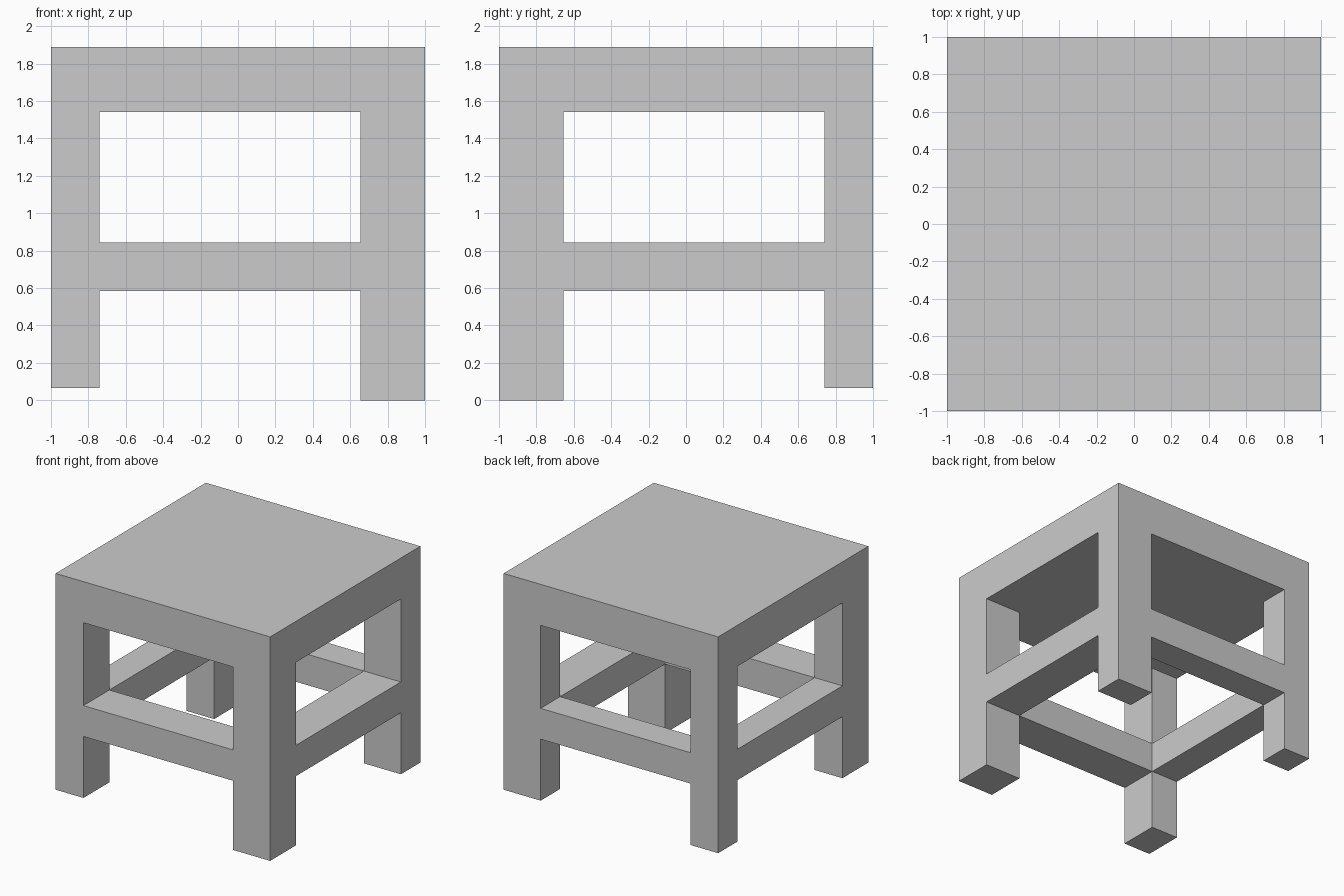
import bpy

if "Cube" in bpy.data.objects:
    bpy.data.objects.remove(bpy.data.objects["Cube"])

# Outer half-width, inner faces of the legs, and heights
OUT = 1.0
LEFT, RIGHT = -0.741, 0.655
FRONT, BACK = -0.655, 0.741
FOOT = 0.065
RAIL_LOW, RAIL_HIGH = 0.583, 0.843
SEAT_LOW, SEAT_HIGH = 1.542, 1.888


def box(name, x, y, z):
    """Box spanning the (min, max) ranges along each axis."""
    ranges = (x, y, z)
    bpy.ops.mesh.primitive_cube_add(size=1, location=[(a + b) / 2 for a, b in ranges])
    obj = bpy.context.object
    obj.name = obj.data.name = name
    obj.scale = [b - a for a, b in ranges]
    bpy.ops.object.transform_apply(location=False, rotation=False, scale=True)
    return obj


# Thick solid seat
box("seat", (-OUT, OUT), (-OUT, OUT), (SEAT_LOW, SEAT_HIGH))

sides_x = {"left": (-OUT, LEFT), "right": (RIGHT, OUT)}
sides_y = {"front": (-OUT, FRONT), "back": (BACK, OUT)}
rail_z = (RAIL_LOW, RAIL_HIGH)

# Four legs; the front right one reaches slightly lower
for y_name, y in sides_y.items():
    for x_name, x in sides_x.items():
        bottom = 0.0 if (y_name, x_name) == ("front", "right") else FOOT
        box(f"{y_name}_{x_name}_leg", x, y, (bottom, SEAT_LOW))

# Rails joining neighbouring legs, as thick as the legs
for name, y in sides_y.items():
    box(f"{name}_rail", (LEFT, RIGHT), y, rail_z)
for name, x in sides_x.items():
    box(f"{name}_rail", x, (FRONT, BACK), rail_z)
